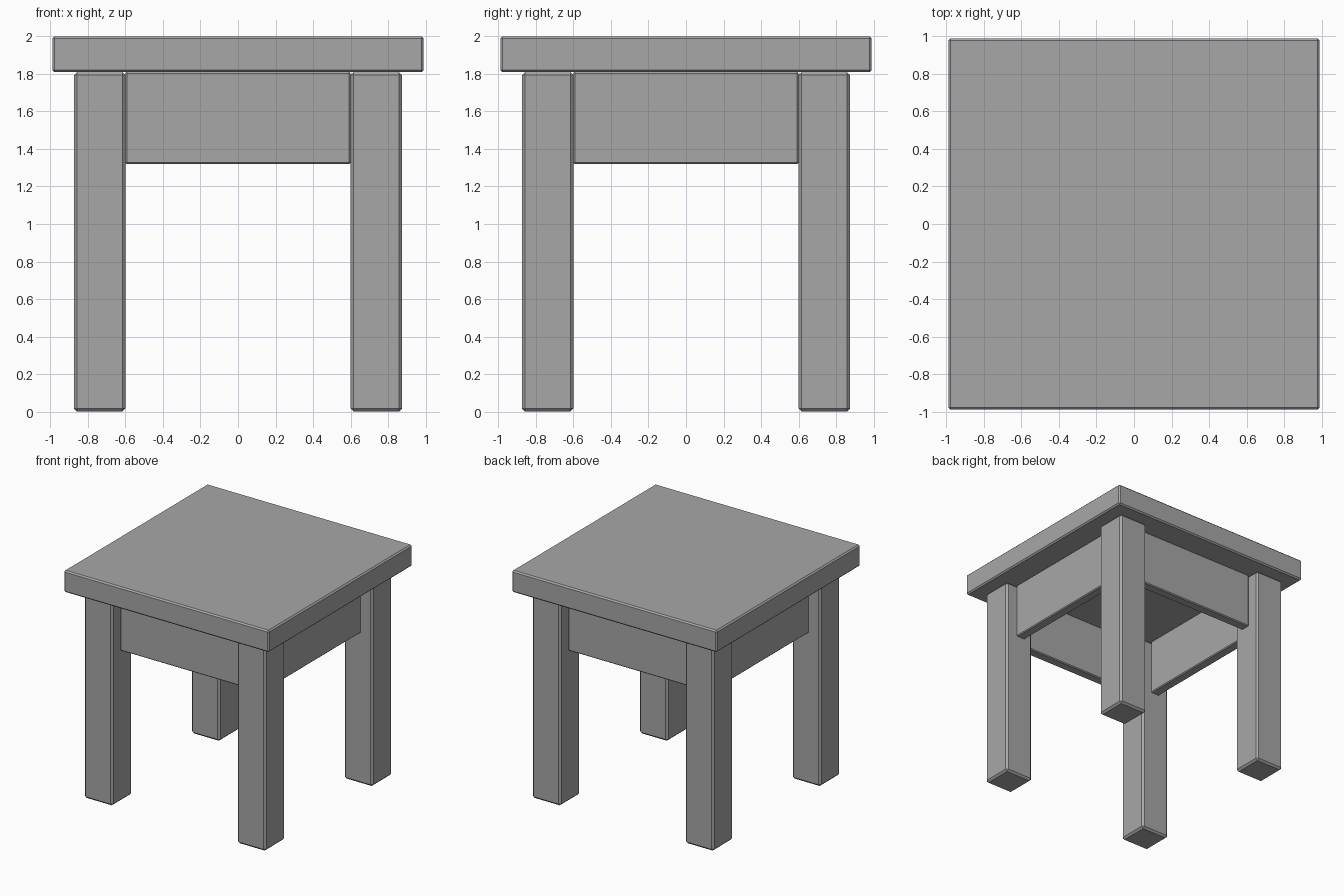
import bpy
from mathutils import Matrix

cube = bpy.data.objects.get("Cube")
if cube:
    bpy.data.objects.remove(cube, do_unlink=True)

# Single grey finish
grey = bpy.data.materials.new("grey")
grey.use_nodes = True
colour = (0.39, 0.39, 0.39, 1)
grey.diffuse_color = colour
grey.node_tree.nodes["Principled BSDF"].inputs["Base Color"].default_value = colour


def box(name, low, high, bevel):
    """Flat-shaded box between two corners, with chamfered edges."""
    bpy.ops.mesh.primitive_cube_add(size=1)
    ob = bpy.context.object
    ob.name = ob.data.name = name
    size = [h - l for l, h in zip(low, high)]
    centre = [(h + l) / 2 for l, h in zip(low, high)]
    ob.data.transform(Matrix.Translation(centre) @ Matrix.Diagonal((*size, 1)))
    ob.data.materials.append(grey)
    mod = ob.modifiers.new("chamfer", 'BEVEL')
    mod.width = bevel
    mod.segments = 1
    return ob


TOP_HALF, TOP_UNDER, HEIGHT = 0.99, 1.81, 2.0
LEG_IN, LEG_OUT = 0.60, 0.875
APRON_IN, APRON_OUT, APRON_LOW = 0.685, 0.77, 1.32

# Seat slab
box("seat", (-TOP_HALF, -TOP_HALF, TOP_UNDER), (TOP_HALF, TOP_HALF, HEIGHT), 0.012)

# Four square legs
for y_name, sy in (("front", -1), ("back", 1)):
    for x_name, sx in (("left", 1), ("right", -1)):
        xs = sorted((sx * LEG_IN, sx * LEG_OUT))
        ys = sorted((sy * LEG_IN, sy * LEG_OUT))
        box(f"{y_name}_{x_name}_leg", (xs[0], ys[0], 0), (xs[1], ys[1], TOP_UNDER), 0.017)

# Four apron boards between the legs
for x_side, y_side, s in (("left", "back", 1), ("right", "front", -1)):
    a, b = sorted((s * APRON_IN, s * APRON_OUT))
    box(f"{x_side}_apron", (a, -LEG_IN, APRON_LOW), (b, LEG_IN, TOP_UNDER), 0.008)
    box(f"{y_side}_apron", (-LEG_IN, a, APRON_LOW), (LEG_IN, b, TOP_UNDER), 0.008)
